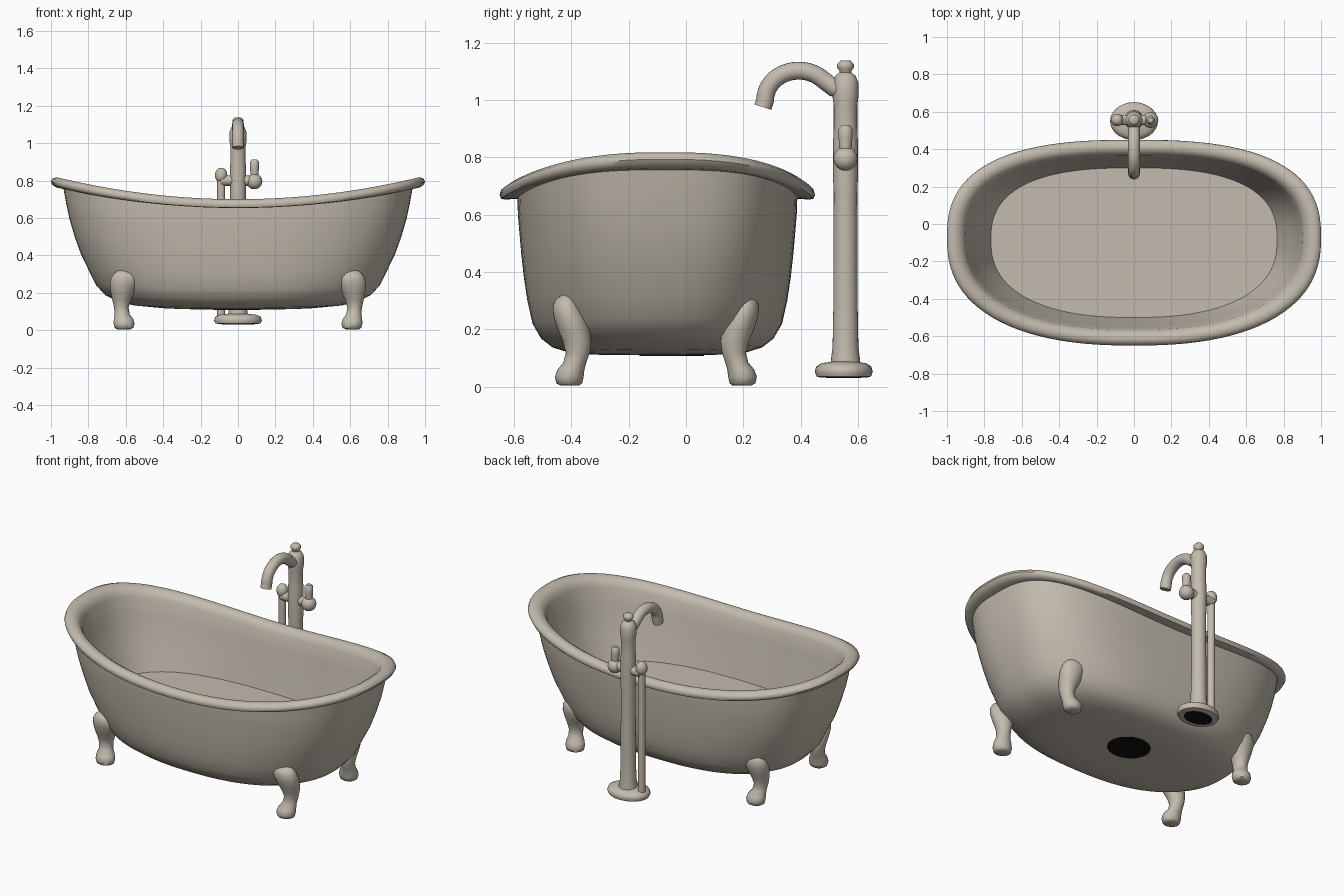
import bpy, bmesh, math
from mathutils import Vector

if "Cube" in bpy.data.objects:
    bpy.data.objects.remove(bpy.data.objects["Cube"])


def material(name, colour):
    mat = bpy.data.materials.new(name)
    mat.use_nodes = True
    mat.diffuse_color = (*colour, 1)
    mat.node_tree.nodes["Principled BSDF"].inputs["Base Color"].default_value = (*colour, 1)
    return mat


STONE = material("warm grey", (0.545, 0.497, 0.425))
DARK = material("near black", (0.005, 0.005, 0.005))


def loft(name, rings, mat=STONE, angle=50):
    """Skin a list of equal-length point rings and cap both ends."""
    bm = bmesh.new()
    loops = [[bm.verts.new(p) for p in ring] for ring in rings]
    n = len(loops[0])
    for low, high in zip(loops, loops[1:]):
        for i in range(n):
            j = (i + 1) % n
            bm.faces.new((low[i], low[j], high[j], high[i]))
    bm.faces.new(loops[0][::-1])
    bm.faces.new(loops[-1])
    bmesh.ops.recalc_face_normals(bm, faces=bm.faces)
    mesh = bpy.data.meshes.new(name)
    bm.to_mesh(mesh)
    bm.free()
    mesh.materials.append(mat)
    obj = bpy.data.objects.new(name, mesh)
    bpy.context.collection.objects.link(obj)
    bpy.ops.object.select_all(action="DESELECT")
    bpy.context.view_layer.objects.active = obj
    obj.select_set(True)
    bpy.ops.object.shade_smooth_by_angle(angle=math.radians(angle))
    return obj


def ellipse(cx, cy, z, rx, ry, n=28):
    turns = [2 * math.pi * i / n for i in range(n)]
    return [(cx + rx * math.cos(t), cy + ry * math.sin(t), z) for t in turns]


def turned(name, x, y, profile, squash=1.0, mat=STONE):
    """Upright turned part from (radius, height) pairs."""
    return loft(name, [ellipse(x, y, z, r, r * squash) for r, z in profile], mat)


def ball(name, centre, radius, stretch=1.0):
    x, y, z = centre
    steps = [math.pi * k / 12 for k in range(1, 12)]
    return turned(name, x, y, [(radius * math.sin(a), z - stretch * radius * math.cos(a))
                               for a in steps])


def tube(name, path, radius, n=20):
    """Round pipe along a path of points."""
    pts = [Vector(p) for p in path]
    rings = []
    for i, p in enumerate(pts):
        along = (pts[min(i + 1, len(pts) - 1)] - pts[max(i - 1, 0)]).normalized()
        side = along.cross(Vector((0, 0, 1)))
        side = side.normalized() if side.length > 0.01 else Vector((1, 0, 0))
        up = side.cross(along)
        rings.append([p + radius * (side * math.cos(2 * math.pi * k / n)
                                    + up * math.sin(2 * math.pi * k / n)) for k in range(n)])
    return loft(name, rings)


# Tub: rounded oval sections that sweep up and slightly back towards both ends
TUB_Y = -0.10


def tub_ring(a, b, z, lift, power=0.8, n=96):
    ring = []
    for i in range(n):
        t = 2 * math.pi * i / n
        c, s = math.cos(t), math.sin(t)
        x = a * math.copysign(abs(c) ** power, c)
        y = b * math.copysign(abs(s) ** power, s)
        ring.append((x, y + TUB_Y + 0.03 * x * x, z + lift * 0.125 * x * x))
    return ring


shell = [
    # underside and outer wall, squarer at the corners higher up
    (0.20, 0.12, 0.110, 0), (0.38, 0.22, 0.112, 0.2), (0.55, 0.31, 0.120, 0.3),
    (0.64, 0.365, 0.137, 0.3), (0.71, 0.405, 0.168, 0.3), (0.76, 0.435, 0.220, 0.3, 0.79),
    (0.80, 0.453, 0.300, 0.3, 0.77), (0.84, 0.465, 0.38, 0.3, 0.74),
    (0.873, 0.474, 0.46, 0.4, 0.72), (0.90, 0.481, 0.54, 0.5, 0.70),
    (0.918, 0.486, 0.60, 0.7, 0.69), (0.933, 0.488, 0.655, 0.93, 0.69),
    # rolled lip
    (0.97, 0.53, 0.653, 0.93), (0.99, 0.544, 0.655, 0.97), (1.0, 0.55, 0.668, 1),
    (0.993, 0.545, 0.686, 1), (0.97, 0.525, 0.700, 1), (0.94, 0.50, 0.700, 1),
    (0.915, 0.48, 0.688, 1), (0.90, 0.465, 0.66, 1),
    # inner wall down to the basin floor
    (0.88, 0.45, 0.58, 0.7), (0.83, 0.425, 0.45, 0.4), (0.765, 0.40, 0.33, 0),
]
loft("tub", [tub_ring(*ring) for ring in shell])
turned("tub_underside_opening", -0.005, -0.05, [(0.125, 0.108), (0.125, 0.112)], 0.9, DARK)

# Feet: clawed legs with a bulging knee; values are height, outward shift, radii
leg = [
    (0.004, 0.010, 0.035, 0.032), (0.012, 0.012, 0.050, 0.045), (0.035, 0.012, 0.056, 0.050),
    (0.060, 0.006, 0.052, 0.047), (0.085, -0.008, 0.040, 0.040), (0.120, -0.018, 0.039, 0.042),
    (0.160, -0.015, 0.049, 0.050), (0.200, -0.004, 0.063, 0.056), (0.245, 0.010, 0.075, 0.057),
    (0.280, 0.020, 0.073, 0.050), (0.305, 0.022, 0.058, 0.038), (0.320, 0.018, 0.032, 0.020),
]
for sx, side in ((1, "left"), (-1, "right")):
    for sy, end in ((-1, "front"), (1, "back")):
        loft(f"{end}_{side}_foot",
             [ellipse(sx * (0.615 - 0.5 * out), TUB_Y - 0.005 + sy * (0.290 + out), z, rx, ry)
              for z, out, rx, ry in leg])

# Tap stand: oval floor plate and turned column
TAP_Y = 0.556
turned("tap_base", 0, 0.55, [(0.10, 0.032), (0.12, 0.036), (0.128, 0.052), (0.122, 0.070),
                             (0.10, 0.082), (0.05, 0.088)], 0.79)
turned("tap_base_opening", 0, 0.55, [(0.088, 0.030), (0.088, 0.034)], 0.7, DARK)
turned("tap_column", 0, TAP_Y, [
    (0.052, 0.08), (0.050, 0.10), (0.045, 0.14), (0.042, 0.30), (0.041, 0.68), (0.043, 0.72),
    (0.043, 0.86), (0.041, 0.90), (0.041, 0.98), (0.045, 1.01), (0.045, 1.06), (0.035, 1.085),
    (0.020, 1.095), (0.022, 1.103), (0.029, 1.112), (0.029, 1.125), (0.018, 1.137)])

# Spout: gooseneck arching forward over the tub
spout = [(0, 0.555, 1.032), (0, 0.515, 1.042)]
for k in range(17):
    a = math.radians(50 + 130 * k / 16)
    spout.append((0, 0.393 + 0.117 * math.cos(a), 1.000 + 0.102 * math.sin(a)))
spout.append((0, 0.268, 0.975))
tube("spout", spout, 0.031)

# Valve arm, supply pipe and lever
tube("valve_arm", [(-0.09, TAP_Y, 0.80), (0.09, TAP_Y, 0.80)], 0.028)
tube("supply_pipe", [(-0.09, TAP_Y, 0.05), (-0.09, TAP_Y, 0.82)], 0.021)
ball("supply_cap", (-0.09, TAP_Y, 0.828), 0.033, 1.25)
ball("valve_knob", (0.088, TAP_Y, 0.795), 0.042)
turned("valve_lever", 0.088, TAP_Y, [(0.020, 0.80), (0.022, 0.84), (0.024, 0.87),
                                     (0.024, 0.90), (0.014, 0.912)])
